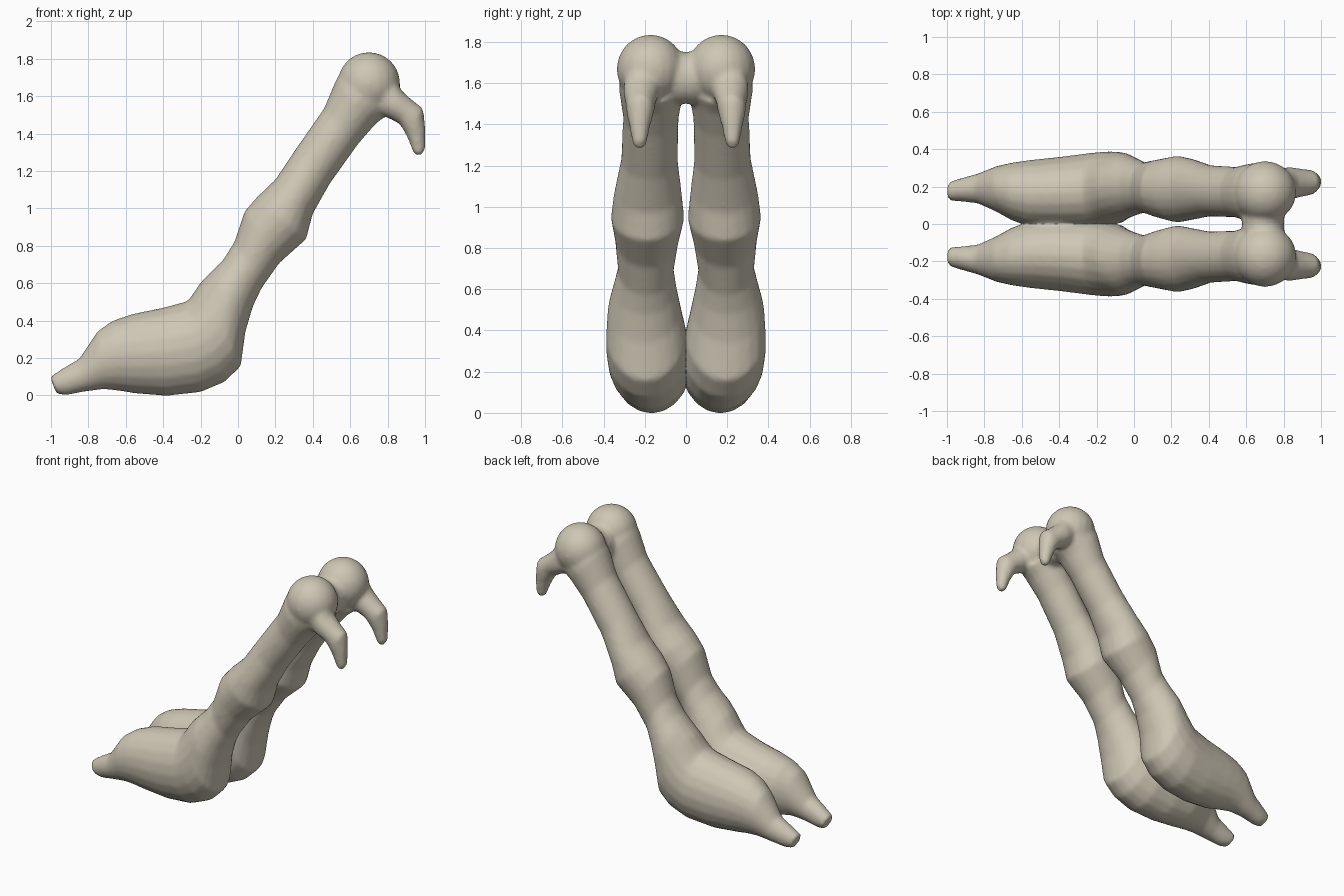
import bpy, bmesh, math
from mathutils import Matrix, Vector

SIDES = 20
bm = bmesh.new()


def loft(stations):
    """Oval rings; station = upper x, z, lower x, z, inner y, outer y."""
    rings = []
    for ux, uz, lx, lz, y0, y1 in stations:
        up, low = Vector((ux, 0, uz)), Vector((lx, 0, lz))
        mid, half = (up + low) / 2, (up - low) / 2
        ring = []
        for i in range(SIDES):
            a = 2 * math.pi * i / SIDES
            p = mid + half * math.cos(a)
            p.y = (y0 + y1) / 2 + (y1 - y0) / 2 * math.sin(a)
            ring.append(bm.verts.new(p))
        rings.append(ring)
    for a, b in zip(rings, rings[1:]):
        for i in range(SIDES):
            j = (i + 1) % SIDES
            bm.faces.new((a[i], a[j], b[j], b[i]))
    bm.faces.new(rings[0])
    bm.faces.new(rings[-1])


def ball(centre, radii):
    m = Matrix.Translation(centre) @ Matrix.Diagonal((*radii, 1))
    bmesh.ops.create_uvsphere(bm, u_segments=20, v_segments=14, radius=1, matrix=m)


# tail, body and neck in one sweep
loft([
    (-1.005, .10, -.97, .008, .125, .225),
    (-.93, .15, -.92, .00, .12, .245),
    (-.85, .195, -.82, .02, .11, .27),
    (-.75, .345, -.72, .033, .065, .31),
    (-.67, .40, -.64, .025, .02, .328),
    (-.57, .435, -.55, .01, -.015, .342),
    (-.40, .47, -.38, -.003, -.025, .36),
    (-.27, .505, -.20, .017, -.025, .38),
    (-.24, .545, -.07, .072, -.015, .388),
    (-.20, .605, .015, .155, .00, .388),
    (-.14, .665, .04, .34, .025, .38),
    (-.08, .725, .08, .475, .045, .355),
    (-.02, .82, .125, .57, .06, .33),
    (.035, .985, .22, .705, .035, .345),
    (.10, 1.06, .365, .835, .008, .365),
    (.20, 1.155, .40, .97, .02, .35),
    (.31, 1.32, .49, 1.13, .04, .315),
    (.46, 1.535, .64, 1.34, .035, .305),
    (.525, 1.69, .735, 1.45, .01, .325),
    (.57, 1.76, .80, 1.50, .02, .32),
])
# head
ball((.70, .172, 1.667), (.168, .165, .168))
# hooked beak
loft([
    (.84, 1.70, .74, 1.50, .10, .30),
    (.875, 1.63, .80, 1.485, .13, .305),
    (.925, 1.585, .865, 1.45, .145, .295),
    (.99, 1.535, .895, 1.40, .155, .29),
    (1.002, 1.43, .915, 1.355, .175, .275),
    (1.003, 1.32, .935, 1.30, .19, .26),
    (.985, 1.288, .955, 1.283, .205, .25),
])
# bridges where the two birds fuse
ball((.69, .02, 1.625), (.115, .14, .128))
ball((-.36, .02, .25), (.24, .12, .115))
bmesh.ops.recalc_face_normals(bm, faces=bm.faces[:])

mesh = bpy.data.meshes.new("bird_pair")
bm.to_mesh(mesh)
bm.free()
birds = bpy.data.objects.new("bird_pair", mesh)
bpy.context.collection.objects.link(birds)
stone = bpy.data.materials.new("warm beige")
stone.diffuse_color = (.62, .57, .46, 1)
mesh.materials.append(stone)

# fuse the parts, soften the joints, then mirror the second bird
fuse = birds.modifiers.new("fuse", 'REMESH')
fuse.mode = 'VOXEL'
fuse.voxel_size = .014
fuse.use_smooth_shade = True
soft = birds.modifiers.new("soften", 'SMOOTH')
soft.factor = .5
soft.iterations = 6
mir = birds.modifiers.new("second_bird", 'MIRROR')
mir.use_axis = (False, True, False)
mir.use_bisect_axis = (False, True, False)
mir.use_clip = True
mir.merge_threshold = .002
